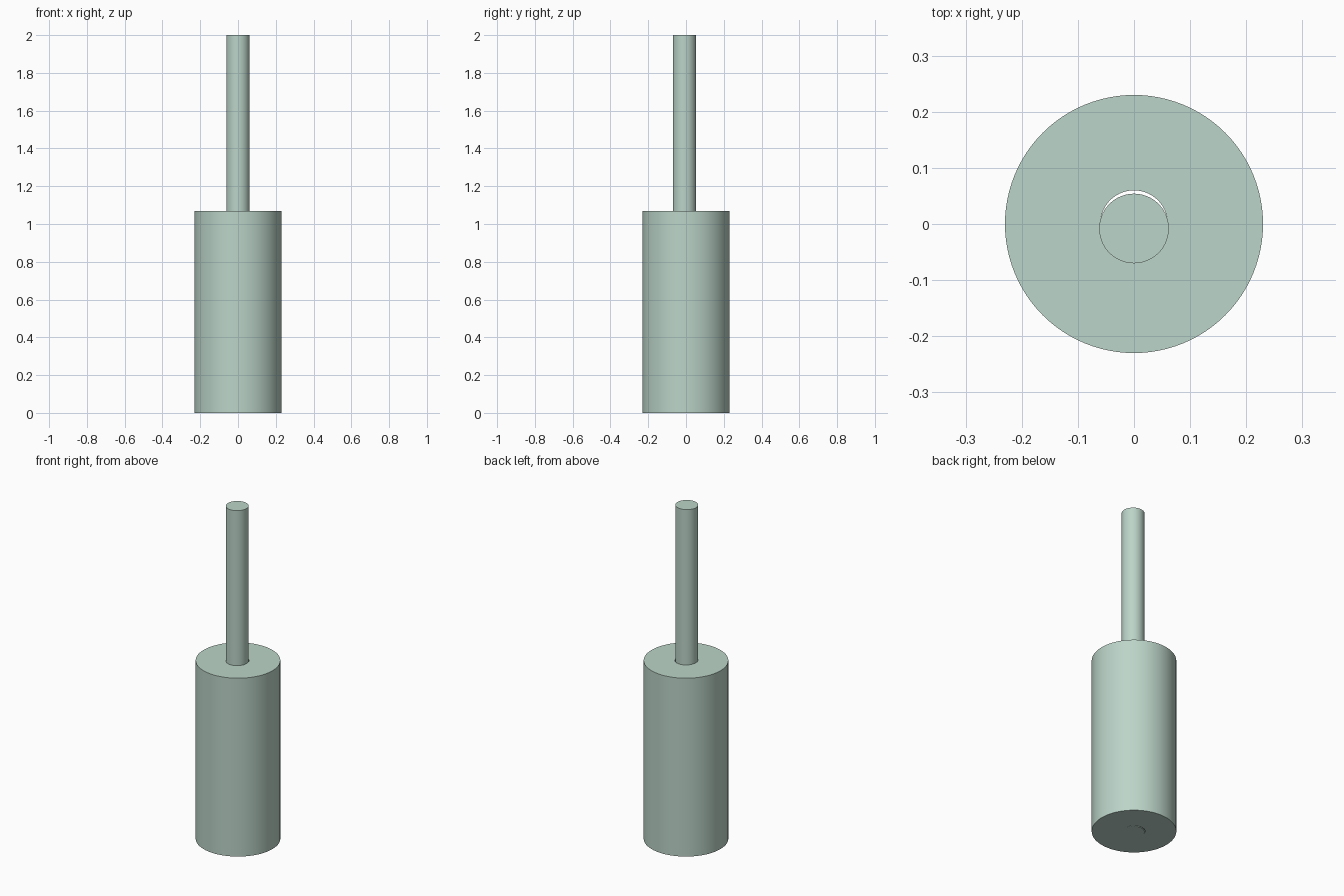
import bpy, bmesh, math

if "Cube" in bpy.data.objects:
    bpy.data.objects.remove(bpy.data.objects["Cube"])

SEGMENTS = 96


def lathe(name, profile, location=(0, 0, 0), closed=False):
    """Revolve an (r, z) profile around the vertical axis."""
    bm = bmesh.new()
    verts = [bm.verts.new((r, 0, z)) for r, z in profile]
    edges = [bm.edges.new(pair) for pair in zip(verts, verts[1:])]
    if closed:
        edges.append(bm.edges.new((verts[-1], verts[0])))
    bmesh.ops.spin(bm, geom=verts + edges, axis=(0, 0, 1), cent=(0, 0, 0),
                   angle=math.tau, steps=SEGMENTS)
    bmesh.ops.remove_doubles(bm, verts=bm.verts, dist=0.0001)
    bmesh.ops.recalc_face_normals(bm, faces=bm.faces)
    mesh = bpy.data.meshes.new(name)
    bm.to_mesh(mesh)
    bm.free()
    obj = bpy.data.objects.new(name, mesh)
    obj.location = location
    bpy.context.collection.objects.link(obj)
    bpy.ops.object.select_all(action='DESELECT')
    obj.select_set(True)
    bpy.context.view_layer.objects.active = obj
    bpy.ops.object.shade_smooth_by_angle(angle=math.radians(30))
    # pale green finish
    obj.data.materials.append(finish)
    return obj


finish = bpy.data.materials.new("pale_green")
finish.diffuse_color = (0.50, 0.66, 0.58, 1)
finish.use_nodes = True
finish.node_tree.nodes["Principled BSDF"].inputs["Base Color"].default_value = finish.diffuse_color

# thick body with a bore running right through it
lathe("body_sleeve", [(0.06, 0), (0.23, 0), (0.23, 1.07), (0.06, 1.07)], closed=True)

# slim rod, set slightly forward in the bore
lathe("rod", [(0, 0), (0.062, 0), (0.062, 2), (0, 2)], location=(0, -0.008, 0))
